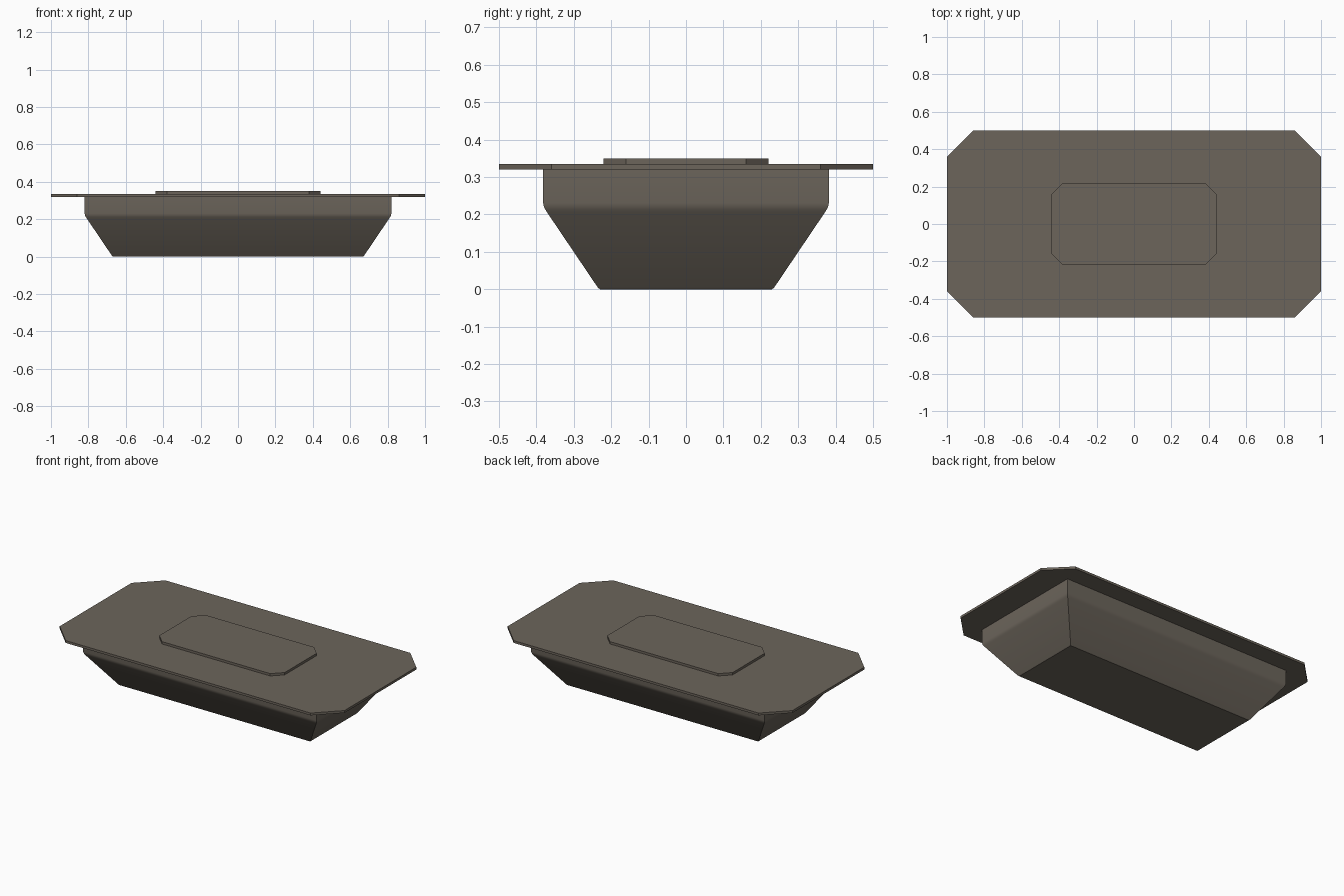
import bpy, bmesh

if "Cube" in bpy.data.objects:
    bpy.data.objects.remove(bpy.data.objects["Cube"])

mat = bpy.data.materials.new("warm_grey_brown")
mat.diffuse_color = (0.15, 0.13, 0.105, 1)
mat.use_nodes = True
mat.node_tree.nodes["Principled BSDF"].inputs["Base Color"].default_value = mat.diffuse_color


def loft(name, rings):
    """Skin a stack of horizontal outlines, each a list of (x, y, z), and cap both ends."""
    bm = bmesh.new()
    loops = [[bm.verts.new(p) for p in ring] for ring in rings]
    n = len(loops[0])
    for a, b in zip(loops, loops[1:]):
        for i in range(n):
            j = (i + 1) % n
            bm.faces.new((a[i], a[j], b[j], b[i]))
    bm.faces.new(loops[0][::-1])
    bm.faces.new(loops[-1])
    bmesh.ops.recalc_face_normals(bm, faces=bm.faces)
    mesh = bpy.data.meshes.new(name)
    bm.to_mesh(mesh)
    bm.free()
    mesh.materials.append(mat)
    ob = bpy.data.objects.new(name, mesh)
    bpy.context.collection.objects.link(ob)
    return ob


def rectangle(x, y, z):
    return [(-x, -y, z), (x, -y, z), (x, y, z), (-x, y, z)]


def octagon(x, y, c, z):
    return [(-x + c, -y, z), (x - c, -y, z), (x, -y + c, z), (x, y - c, z),
            (x - c, y, z), (-x + c, y, z), (-x, y - c, z), (-x, -y + c, z)]


# Tapered tub: (height, inset) profile with a softly rounded shoulder
profile = [(0, 0.152), (0.005, 0.146), (0.205, 0.011), (0.213, 0.006),
           (0.221, 0.002), (0.231, 0), (0.322, 0)]
tub = loft("tapered_base", [rectangle(0.82 - d, 0.382 - d, z) for z, d in profile])

# Wide plate and raised centre panel, both with cut corners
loft("top_plate", [octagon(1.0, 0.5, 0.14, z) for z in (0.32, 0.335)])
loft("centre_panel", [octagon(0.44, 0.22, 0.06, z) for z in (0.335, 0.35)])

# Smooth the shoulder only
bpy.context.view_layer.objects.active = tub
tub.select_set(True)
bpy.ops.object.shade_smooth_by_angle(angle=0.6)
